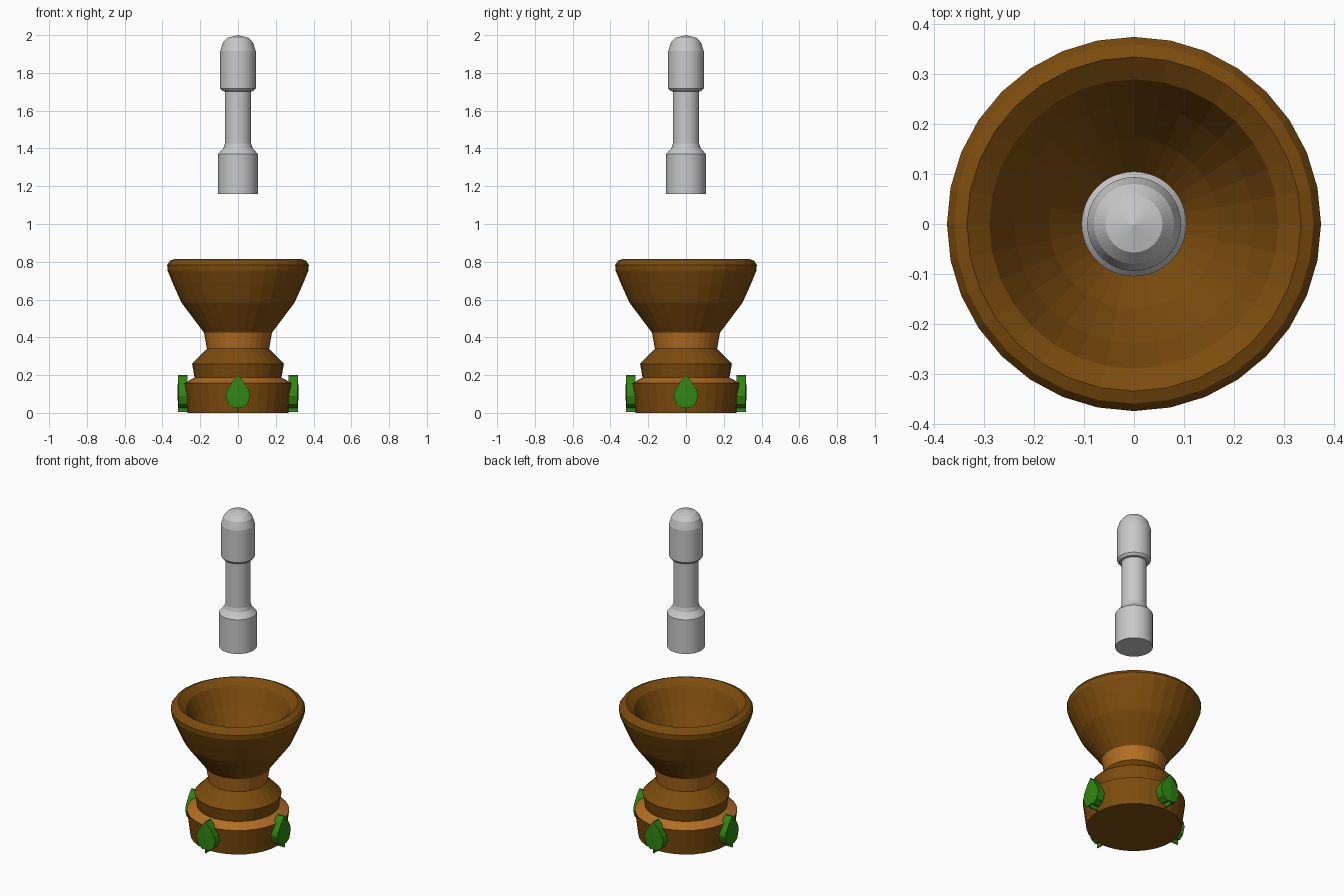
import bpy, bmesh, math
from mathutils import Matrix

cube = bpy.data.objects.get("Cube")
if cube:
    bpy.data.objects.remove(cube)


def material(name, rgb):
    m = bpy.data.materials.new(name)
    m.use_nodes = True
    m.diffuse_color = (*rgb, 1)
    m.node_tree.nodes["Principled BSDF"].inputs["Base Color"].default_value = (*rgb, 1)
    return m


brown = material("dark wood", (0.205, 0.073, 0.004))
orange = material("light wood", (0.45, 0.155, 0.016))
grey = material("pale stone", (0.58, 0.58, 0.58))
green = material("leaf green", (0.03, 0.24, 0.006))


def finish(name, bm, mats):
    bmesh.ops.recalc_face_normals(bm, faces=bm.faces)
    mesh = bpy.data.meshes.new(name)
    bm.to_mesh(mesh)
    bm.free()
    for m in mats:
        mesh.materials.append(m)
    obj = bpy.data.objects.new(name, mesh)
    bpy.context.collection.objects.link(obj)
    return obj


def lathe(name, profile, sides, mats, accent=()):
    """Spin (radius, height) points; accent lists the bands in the second material."""
    bm = bmesh.new()
    rings = []
    for r, z in profile:
        if r == 0:
            rings.append([bm.verts.new((0, 0, z))] * sides)
        else:
            angles = [2 * math.pi * i / sides for i in range(sides)]
            rings.append([bm.verts.new((r * math.cos(a), r * math.sin(a), z)) for a in angles])
    for band, (low, high) in enumerate(zip(rings, rings[1:])):
        for i in range(sides):
            j = (i + 1) % sides
            corners = dict.fromkeys((low[i], low[j], high[j], high[i]))
            bm.faces.new(list(corners)).material_index = int(band in accent)
    return finish(name, bm, mats)


# Mortar: foot, waist, neck, flared bowl with rounded rim, sloping lip and hollow
lathe("mortar", [
    (0, 0), (0.266, 0), (0.286, 0.157), (0.232, 0.185),
    (0.23, 0.187), (0.243, 0.26), (0.165, 0.34), (0.18, 0.425),
    (0.30, 0.585), (0.347, 0.69), (0.373, 0.755), (0.375, 0.783), (0.36, 0.805), (0.335, 0.815),
    (0.29, 0.782), (0.24, 0.68), (0.17, 0.565), (0.1, 0.48), (0, 0.45),
], 32, [brown, orange], accent=(2, 6))

# Pestle: heavy end, slim handle and domed grip
lathe("pestle", [
    (0, 1.16), (0.105, 1.16), (0.105, 1.37), (0.077, 1.402), (0.07, 1.425), (0.07, 1.702),
    (0.082, 1.704), (0.094, 1.718), (0.094, 1.915), (0.08, 1.96), (0.057, 1.986), (0, 2.0),
], 48, [grey])

# Leaves: thick heart-shaped blades, one on each side of the foot
half = [(0, 0.2), (0.03, 0.165), (0.058, 0.12), (0.065, 0.09), (0.05, 0.045), (0.022, 0.026)]
outline = half + [(0, 0.032)] + [(-x, z) for x, z in reversed(half[1:])]


def leaf(name, angle):
    bm = bmesh.new()
    front = [bm.verts.new((x, -0.318 + abs(x) * 0.06, z)) for x, z in outline]
    back = [bm.verts.new((x, -0.268, z)) for x, z in outline]
    middle = bm.verts.new((0, -0.32, 0.1))
    n = len(outline)
    for i in range(n):
        j = (i + 1) % n
        bm.faces.new((front[i], front[j], middle))
        bm.faces.new((front[j], front[i], back[i], back[j]))
    bm.faces.new(back)
    # Thin midrib running past the base of the blade
    rib = Matrix.Translation((0, -0.293, 0.102)) @ Matrix.Diagonal((0.007, 0.05, 0.192, 1))
    bmesh.ops.create_cube(bm, size=1, matrix=rib)
    bmesh.ops.rotate(bm, verts=bm.verts, matrix=Matrix.Rotation(angle, 3, "Z"))
    finish(name, bm, [green])


for i, side in enumerate(("front", "left", "back", "right")):
    leaf(side + "_leaf", i * math.pi / 2)
